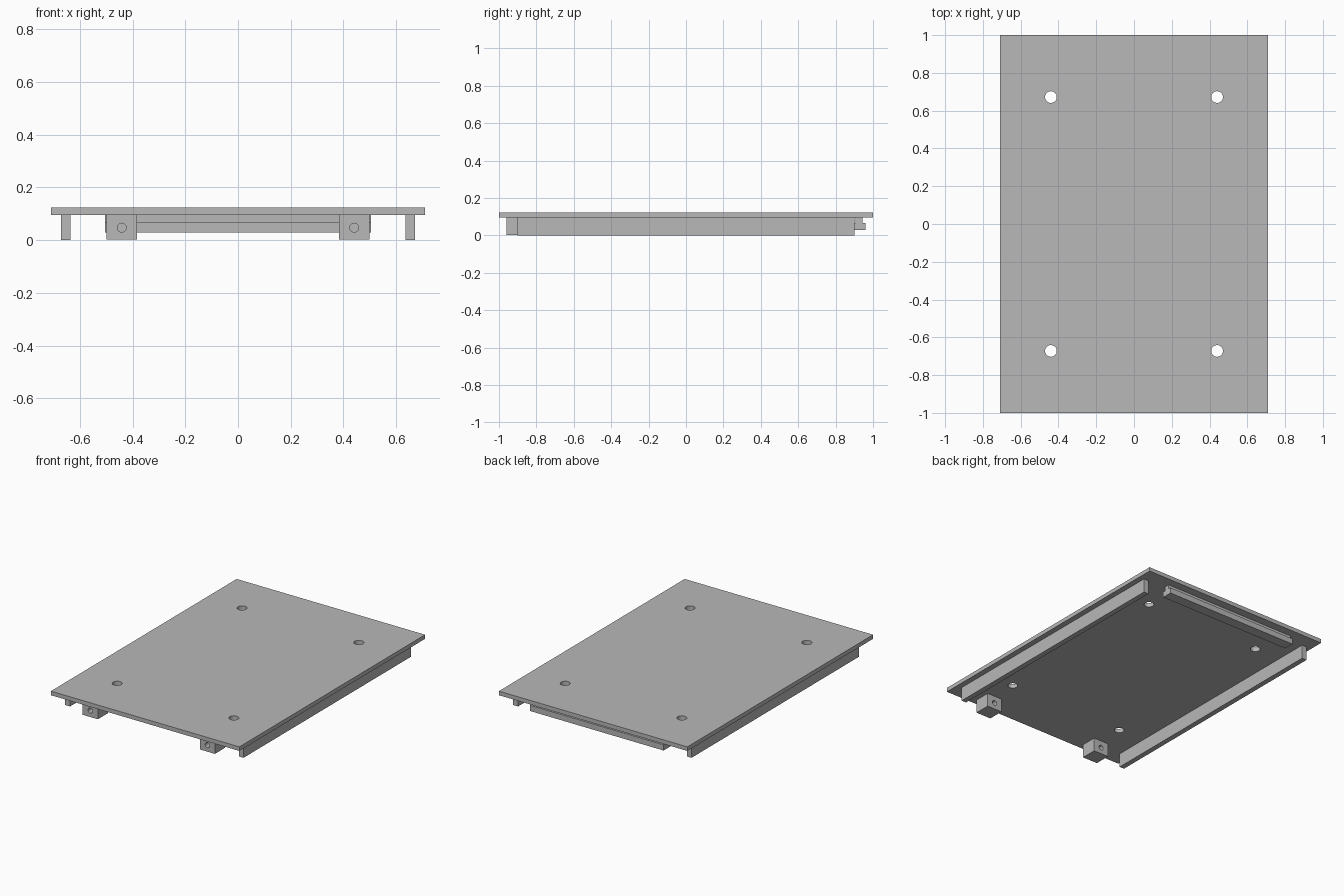
import bpy
import bmesh
from math import pi
from mathutils import Matrix, Vector

default = bpy.data.objects.get("Cube")
if default:
    bpy.data.objects.remove(default, do_unlink=True)

GREY = (0.48, 0.48, 0.48, 1.0)
grey = bpy.data.materials.new("plain_grey")
grey.use_nodes = True
grey.diffuse_color = GREY
grey.node_tree.nodes["Principled BSDF"].inputs["Base Color"].default_value = GREY


def finish(name, bm):
    bmesh.ops.recalc_face_normals(bm, faces=bm.faces)
    mesh = bpy.data.meshes.new(name)
    bm.to_mesh(mesh)
    bm.free()
    mesh.materials.append(grey)
    obj = bpy.data.objects.new(name, mesh)
    bpy.context.collection.objects.link(obj)
    return obj


def box(name, low, high):
    low, high = Vector(low), Vector(high)
    bm = bmesh.new()
    bmesh.ops.create_cube(bm, size=1, matrix=Matrix.Translation((low + high) / 2)
                          @ Matrix.Diagonal((high - low).to_4d()))
    return finish(name, bm)


def drill(obj, centre, radius, axis):
    """Cut a round hole right through the object along Y or Z."""
    turn = Matrix.Rotation(pi / 2, 4, "X") if axis == "Y" else Matrix()
    bm = bmesh.new()
    bmesh.ops.create_cone(bm, cap_ends=True, segments=32, radius1=radius, radius2=radius,
                          depth=0.5, matrix=Matrix.Translation(centre) @ turn)
    cutter = finish("hole_cutter", bm)
    cutter.hide_render = True
    cut = obj.modifiers.new("hole", "BOOLEAN")
    cut.operation, cut.solver, cut.object = "DIFFERENCE", "EXACT", cutter
    bpy.context.view_layer.objects.active = obj
    bpy.ops.object.modifier_apply(modifier=cut.name)
    bpy.data.objects.remove(cutter, do_unlink=True)


def smooth_holes(obj):
    bpy.ops.object.select_all(action="DESELECT")
    obj.select_set(True)
    bpy.context.view_layer.objects.active = obj
    bpy.ops.object.shade_smooth_by_angle(angle=pi / 6)


# Flat top plate with four screw holes
UNDER = 0.095
plate = box("top_plate", (-0.71, -1, UNDER), (0.71, 1, 0.123))
for x in (-0.44, 0.44):
    for y in (-0.672, 0.672):
        drill(plate, (x, y, 0.11), 0.031, "Z")
smooth_holes(plate)

# Long side rails and drilled front lugs, one of each per side
for side, label in ((1, "left"), (-1, "right")):
    rail_x = sorted((side * 0.636, side * 0.672))
    box(label + "_rail", (rail_x[0], -0.9, 0), (rail_x[1], 0.9, UNDER))
    lug_x = sorted((side * 0.384, side * 0.498))
    lug = box(label + "_front_lug", (lug_x[0], -0.96, 0.003), (lug_x[1], -0.85, UNDER))
    drill(lug, (side * 0.441, -0.9, 0.047), 0.017, "Y")
    smooth_holes(lug)

# Rear catch: T-shaped profile in Y and Z, extruded across the width
half = [(0.018, UNDER), (0.018, 0.067), (0.036, 0.067), (0.036, 0.028)]
profile = half + [(-y, z) for y, z in reversed(half)]
bm = bmesh.new()
face = bm.faces.new([bm.verts.new((-0.504, 0.925 + y, z)) for y, z in profile])
extruded = bmesh.ops.extrude_face_region(bm, geom=[face])
bmesh.ops.translate(bm, vec=(1.008, 0, 0),
                    verts=[g for g in extruded["geom"] if isinstance(g, bmesh.types.BMVert)])
finish("rear_catch", bm)
